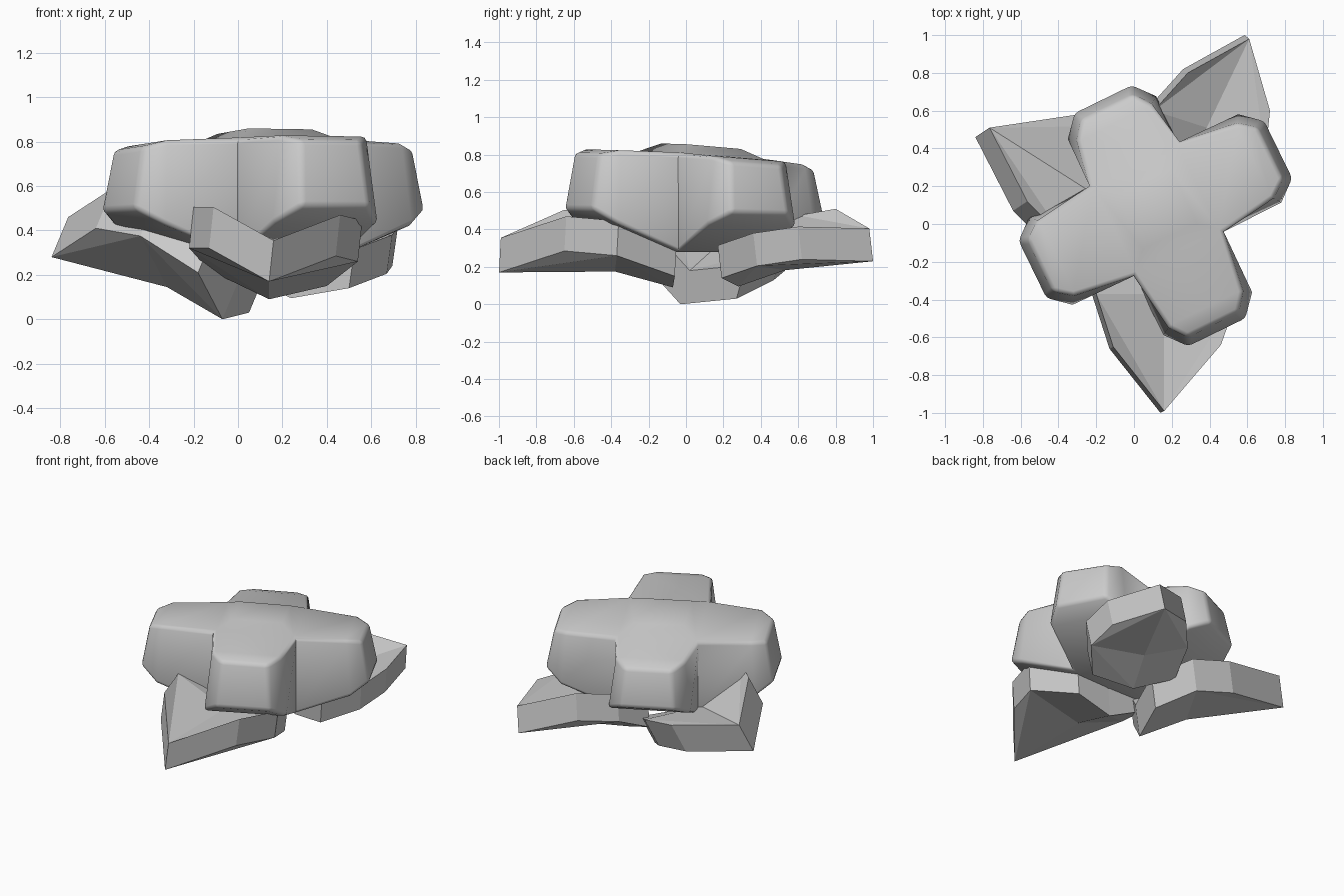
import bpy, bmesh, math
from mathutils import Vector

if "Cube" in bpy.data.objects:
    bpy.data.objects.remove(bpy.data.objects["Cube"])

CX, CY, TURN = 0.12, 0.08, math.radians(26)


def finish(name, bm):
    bmesh.ops.remove_doubles(bm, verts=bm.verts, dist=0.0005)
    bmesh.ops.recalc_face_normals(bm, faces=bm.faces)
    mesh = bpy.data.meshes.new(name)
    bm.to_mesh(mesh)
    bm.free()
    ob = bpy.data.objects.new(name, mesh)
    bpy.context.collection.objects.link(ob)
    return ob


def place(u, v, z, angle):
    """Flower-local point to world, with the slight backward tilt of the bloom."""
    dx = u * math.cos(angle) - v * math.sin(angle)
    dy = u * math.sin(angle) + v * math.cos(angle)
    tilt = (0.02 * dx - 0.07 * dy) * max(0.0, (z - 0.3) / 0.5)
    return Vector((CX + dx, CY + dy, z + tilt))


# Flower head: four blunt petals around a square, slightly domed middle
bm = bmesh.new()
H, TOP, BOT = 0.265, 0.79, 0.28
square = [(-H, -H), (H, -H), (H, H), (-H, H)]
outer = [bm.verts.new(place(u, v, TOP, TURN)) for u, v in square]
inner = [bm.verts.new(place(u * 0.6, v * 0.6, TOP + 0.055, TURN)) for u, v in square]
under = [bm.verts.new(place(u, v, BOT, TURN)) for u, v in square]
bm.faces.new(inner)
bm.faces.new(under[::-1])
for i in range(4):
    j = (i + 1) % 4
    bm.faces.new((outer[i], outer[j], inner[j], inner[i]))

for k, length in enumerate((0.72, 0.65, 0.735, 0.73)):
    angle = TURN + k * math.pi / 2
    # top half width, bottom half width, top reach, top z, bottom reach, bottom z
    rings = [(H, H, H, TOP, H, BOT),
             (0.22, 0.262, length - 0.14, TOP - 0.005, length - 0.11, 0.42),
             (0.15, 0.17, length - 0.05, TOP - 0.03, length, 0.49)]
    loops = []
    for ht, hb, ut, zt, ub, zb in rings:
        loops.append([bm.verts.new(place(u, v, z, angle)) for u, v, z in
                      ((ut, -ht, zt), (ut, ht, zt), (ub, hb, zb), (ub, -hb, zb))])
    for a, b in zip(loops, loops[1:]):
        for i in range(4):
            j = (i + 1) % 4
            bm.faces.new((a[i], a[j], b[j], b[i]))
    bm.faces.new(loops[-1])

bmesh.ops.remove_doubles(bm, verts=bm.verts, dist=0.0005)
bmesh.ops.recalc_face_normals(bm, faces=bm.faces)
# Soften the outer petal edges only
soft = [e for e in bm.edges if len(e.link_faces) == 2
        and e.calc_face_angle_signed(0) > math.radians(48)]
bmesh.ops.bevel(bm, geom=soft, offset=0.022, segments=2, profile=0.5,
                affect='EDGES', clamp_overlap=True)
flower = finish("flower_head", bm)
bpy.context.view_layer.objects.active = flower
flower.select_set(True)
bpy.ops.object.shade_smooth_by_angle(angle=math.radians(65))


# Leaves: thick folded blades, given by the underside outline and a fold point
# outline order: tip, three points down one side, root, three points back up
def leaf(name, outline, fold, lift):
    bm = bmesh.new()
    for shift in (Vector((0, 0, 0)), Vector(lift)):
        p = [bm.verts.new(Vector(q) + shift) for q in outline]
        m = bm.verts.new(Vector(fold) + shift)
        for ids in ((0, 1, 2), (2, 3, 4), (4, 5, 6), (6, 7, 0)):
            bm.faces.new([p[i] for i in ids])
        for a, b in ((0, 2), (2, 4), (4, 6), (6, 0)):
            bm.faces.new((p[a], p[b], m))
        if shift.length == 0:
            low = p
    for i in range(8):
        j = (i + 1) % 8
        bm.faces.new((low[i], low[j], p[j], p[i]))
    ob = finish(name, bm)
    return ob


leaf("front_leaf",
     [(0.14, -1.0, 0.17), (0.44, -0.65, 0.285), (0.54, -0.37, 0.26),
      (0.40, -0.06, 0.15), (0.14, -0.07, 0.09), (-0.13, -0.06, 0.22),
      (-0.22, -0.38, 0.32), (-0.13, -0.66, 0.32)],
     (0.14, -0.38, 0.175), (0.02, 0.01, 0.185))
leaf("back_right_leaf",
     [(0.585, 1.0, 0.23), (0.695, 0.62, 0.24), (0.67, 0.38, 0.205),
      (0.50, 0.19, 0.14), (0.24, 0.28, 0.095), (0.0, 0.4, 0.2),
      (0.08, 0.62, 0.30), (0.26, 0.82, 0.335)],
     (0.36, 0.53, 0.182), (0.025, -0.02, 0.175))
leaf("left_leaf",
     [(-0.84, 0.46, 0.28), (-0.64, 0.07, 0.41), (-0.44, -0.13, 0.375),
      (-0.18, -0.22, 0.21), (-0.07, -0.03, 0.0), (0.05, 0.27, 0.03),
      (-0.12, 0.47, 0.13), (-0.37, 0.53, 0.18)],
     (-0.32, 0.13, 0.145), (0.075, 0.05, 0.18))
